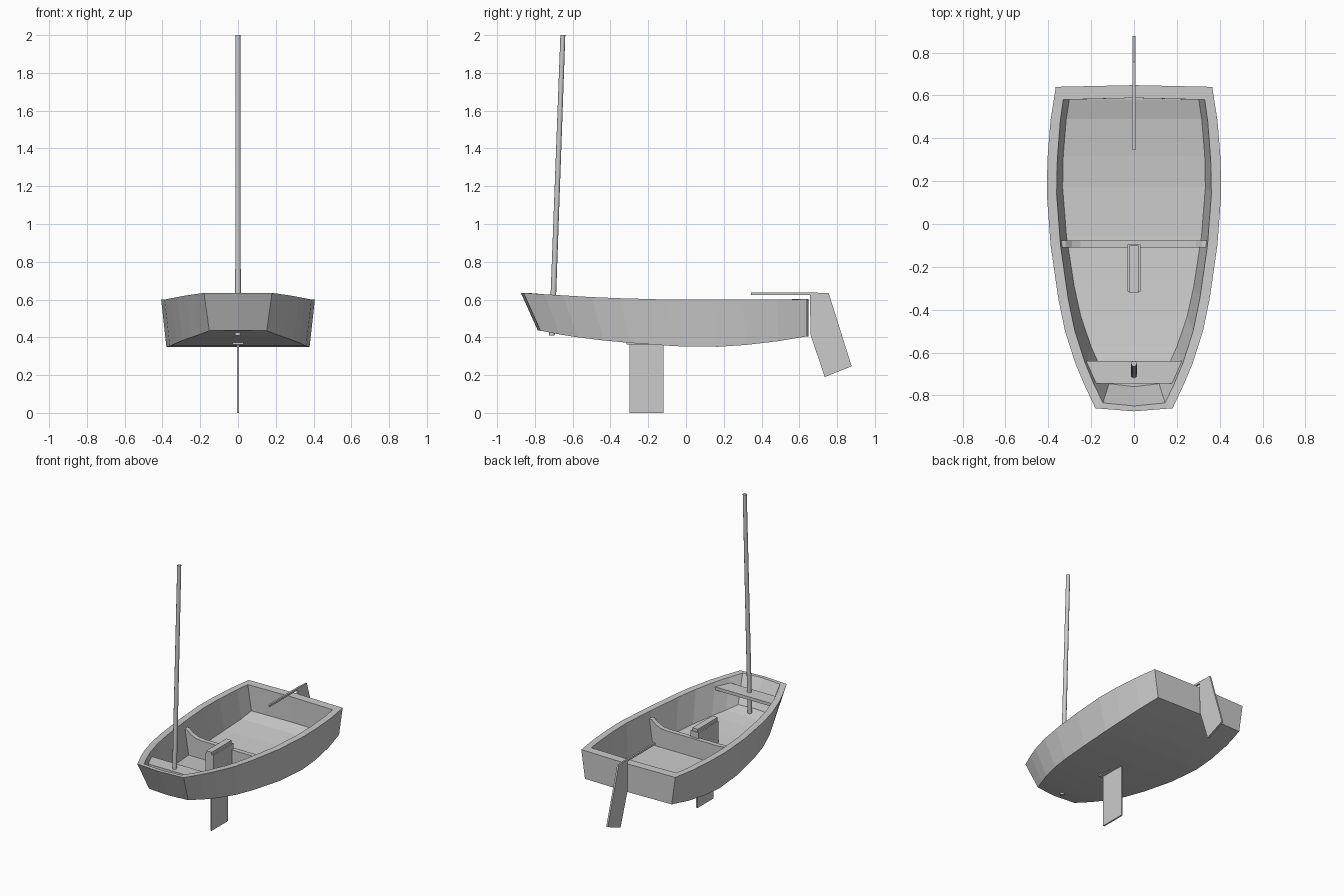
import bpy, bmesh
from mathutils import Vector

if "Cube" in bpy.data.objects:
    bpy.data.objects.remove(bpy.data.objects["Cube"])


def finish(name, bm):
    bmesh.ops.recalc_face_normals(bm, faces=bm.faces)
    me = bpy.data.meshes.new(name)
    bm.to_mesh(me)
    bm.free()
    ob = bpy.data.objects.new(name, me)
    bpy.context.collection.objects.link(ob)
    return ob


def prism(name, pts, axis, lo, hi):
    """Extrude a 2D profile between lo and hi along an axis (0=x, 1=y, 2=z)."""
    bm = bmesh.new()
    vs = []
    for a, b in pts:
        co = [a, b]
        co.insert(axis, lo)
        vs.append(bm.verts.new(co))
    face = bm.faces.new(vs)
    res = bmesh.ops.extrude_face_region(bm, geom=[face], use_keep_orig=True)
    off = Vector((0, 0, 0))
    off[axis] = hi - lo
    bmesh.ops.translate(bm, vec=off, verts=[g for g in res["geom"] if isinstance(g, bmesh.types.BMVert)])
    return finish(name, bm)


def rect(a0, a1, b0, b1):
    return [(a0, b0), (a1, b0), (a1, b1), (a0, b1)]


def mirrored(pts):
    return pts + [(-a, b) for a, b in reversed(pts)]


# Hull stations: y, half width at rim, rim height, bottom height
stations = [(-.86, .18, .635, .435), (-.75, .232, .628, .415), (-.65, .274, .622, .40),
            (-.50, .322, .613, .383), (-.35, .353, .607, .37), (-.10, .389, .60, .353),
            (.14, .407, .60, .35), (.30, .404, .60, .36), (.48, .39, .60, .38), (.64, .365, .602, .405)]
N = len(stations)


def hull_side(inner, bottom):
    """One side of a hull outline from bow to stern."""
    out = []
    for i, (y, x, zt, zb) in enumerate(stations):
        if bottom:
            y = -.77 + (y + .86) / 1.5 * 1.41
            x -= .028
        if inner:
            x -= .035 if i in (0, N - 1) else .046
            if i == 0:
                y += .025
            if i == N - 1:
                y = .58
        z = zb + (.02 if inner else 0) if bottom else zt
        out.append((x, y, z))
    return out


# Open hull: outer bottom, outer rim, inner rim and floor loops bridged together
bm = bmesh.new()
loops = []
for inner, bottom in [(0, 1), (0, 0), (1, 0), (1, 1)]:
    side = hull_side(inner, bottom)
    bow = (0, side[0][1] - .014, side[0][2])
    stern = (0, side[-1][1] + .008, side[-1][2])
    ring = side + [stern] + [(-x, y, z) for x, y, z in reversed(side)] + [bow]
    loops.append([bm.verts.new(p) for p in ring])
M = 2 * N + 2
for a, b in zip(loops, loops[1:]):
    for i in range(M):
        j = (i + 1) % M
        bm.faces.new((a[i], a[j], b[j], b[i]))
for lp in (loops[0], loops[3]):
    for i in range(N - 1):
        bm.faces.new((lp[i], lp[i + 1], lp[2 * N - 1 - i], lp[2 * N - i]))
    bm.faces.new((lp[0], lp[2 * N], lp[M - 1]))
    bm.faces.new((lp[N - 1], lp[N], lp[N + 1]))
finish("hull", bm)

# Mast thwart across the bow
prism("mast_thwart", mirrored([(.195, -.745), (.24, -.64)]), 2, .57, .592)

# Middle bulkhead with raised ends
prism("bulkhead", mirrored([(.33, .365), (.35, .555), (.32, .55), (.29, .525), (.25, .508), (.2, .503)]),
      1, -.11, -.077)

# Daggerboard trunk, board and its cap
prism("daggerboard_trunk", rect(-.03, .03, -.315, -.095), 2, .362, .545)
prism("daggerboard_cap", rect(-.021, .021, -.322, -.1), 2, .545, .565)
prism("daggerboard", rect(-.30, -.12, 0, .55), 0, -.005, .005)

# Rudder and tiller
prism("rudder", [(.655, .635), (.755, .635), (.877, .247), (.735, .19), (.66, .41)], 0, -.006, .006)
prism("tiller", rect(.345, .70, .624, .638), 0, -.006, .006)

# Raked, slightly tapered mast
foot, head = Vector((0, -.71, .41)), Vector((0, -.652, 2.0))
bm = bmesh.new()
bmesh.ops.create_cone(bm, cap_ends=True, segments=12, radius1=.015, radius2=.013, depth=(head - foot).length)
mast = finish("mast", bm)
mast.location = (foot + head) / 2
mast.rotation_euler = (head - foot).to_track_quat('Z', 'Y').to_euler()
bpy.context.view_layer.objects.active = mast
mast.select_set(True)
bpy.ops.object.shade_smooth_by_angle()
